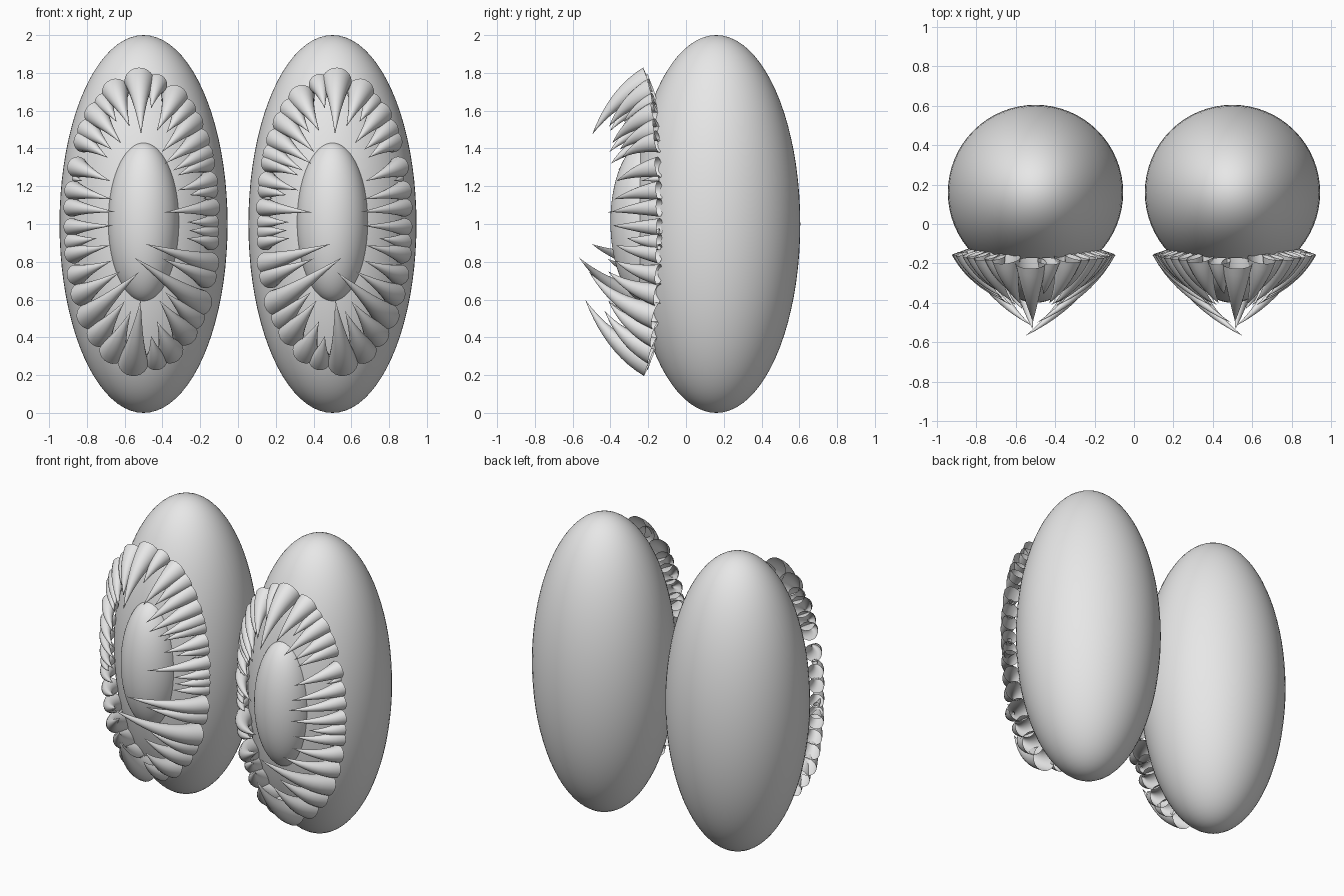
import bpy, bmesh, math
from mathutils import Matrix, Vector

cube = bpy.data.objects.get("Cube")
if cube:
    bpy.data.objects.remove(cube, do_unlink=True)

# One plain grey for everything
grey = bpy.data.materials.new("plain grey")
grey.use_nodes = True
grey.diffuse_color = (0.8, 0.8, 0.8, 1)
grey.node_tree.nodes["Principled BSDF"].inputs["Base Color"].default_value = grey.diffuse_color


def add_object(name, bm):
    """Turn a bmesh into a smooth object mirrored across x = 0."""
    mesh = bpy.data.meshes.new(name)
    for face in bm.faces:
        face.smooth = True
    bm.to_mesh(mesh)
    bm.free()
    mesh.materials.append(grey)
    obj = bpy.data.objects.new(name, mesh)
    bpy.context.collection.objects.link(obj)
    mirror = obj.modifiers.new("Mirror", 'MIRROR')
    mirror.use_axis[0] = True
    mirror.use_mirror_merge = False
    return obj


def ellipsoid(name, centre, radii):
    bm = bmesh.new()
    place = Matrix.Translation(centre) @ Matrix.Diagonal((*radii, 1))
    bmesh.ops.create_uvsphere(bm, u_segments=64, v_segments=40, radius=1, matrix=place)
    return add_object(name, bm)


def add_lash(bm, angle, length, rings=10, sides=20):
    """Curved open-ended horn that starts forward and bends towards the eye centre."""
    t = math.radians(angle)
    inward = Vector((-math.cos(t), 0, -math.sin(t)))
    forward = Vector((0, -1, 0))
    across = inward.cross(forward)
    side_ness = abs(math.cos(t))
    start = Vector((-0.51 + 0.37 * math.cos(t), -0.20 + 0.06 * side_ness,
                    1.01 + 0.745 * math.sin(t)))
    reach = 0.06 + 0.85 * length
    mid = start + forward * reach * 0.6 + inward * length * 0.25
    tip = start + forward * reach + inward * length
    radius = min(0.035 + 0.03 * abs(math.sin(t)) + 0.05 * length, length * 0.45)
    previous = None
    for i in range(rings):
        u = i / rings
        centre = start * (1 - u) ** 2 + mid * 2 * u * (1 - u) + tip * u * u
        tangent = ((mid - start) * (1 - u) + (tip - mid) * u).normalized()
        up = tangent.cross(across)
        r = radius * (1 - u)
        ring = []
        for k in range(sides):
            a = math.tau * k / sides
            ring.append(bm.verts.new(centre + (across * math.cos(a) + up * math.sin(a)) * r))
        if previous:
            for k in range(sides):
                n = (k + 1) % sides
                bm.faces.new((previous[k], previous[n], ring[n], ring[k]))
        previous = ring
    point = bm.verts.new(tip)
    for k in range(sides):
        bm.faces.new((previous[k], previous[(k + 1) % sides], point))


# Eyeballs and bulging pupils
ellipsoid("eyeballs", (-0.5, 0.16, 1.0), (0.445, 0.445, 1.0))
ellipsoid("pupils", (-0.5, -0.21, 1.01), (0.19, 0.19, 0.425))

# Lashes around the eye: angle on the oval and inward length
lashes = [
    (92, .28), (112, .2), (78, .13), (62, .2), (53, .15), (45, .22), (36, .22),
    (29, .18), (25, .16), (17, .17), (13, .11), (6, .25), (0, .13), (-4, .12),
    (-8, .13), (-17, .35), (-23, .25), (-35, .42), (-43, .2), (-52, .22),
    (-66, .17), (-78, .13), (-97, .33), (-114, .23), (-127, .22), (-138, .35),
    (-149, .24), (-158, .2), (-167, .2), (-172, .13), (-178, .22), (174, .23),
    (167, .21), (157, .19), (145, .15), (139, .16), (130, .2), (122, .12),
    (162, .04), (10, .04), (-176, .04),
]
bm = bmesh.new()
for angle, length in lashes:
    add_lash(bm, angle, length)
bmesh.ops.recalc_face_normals(bm, faces=bm.faces)
add_object("lashes", bm)
